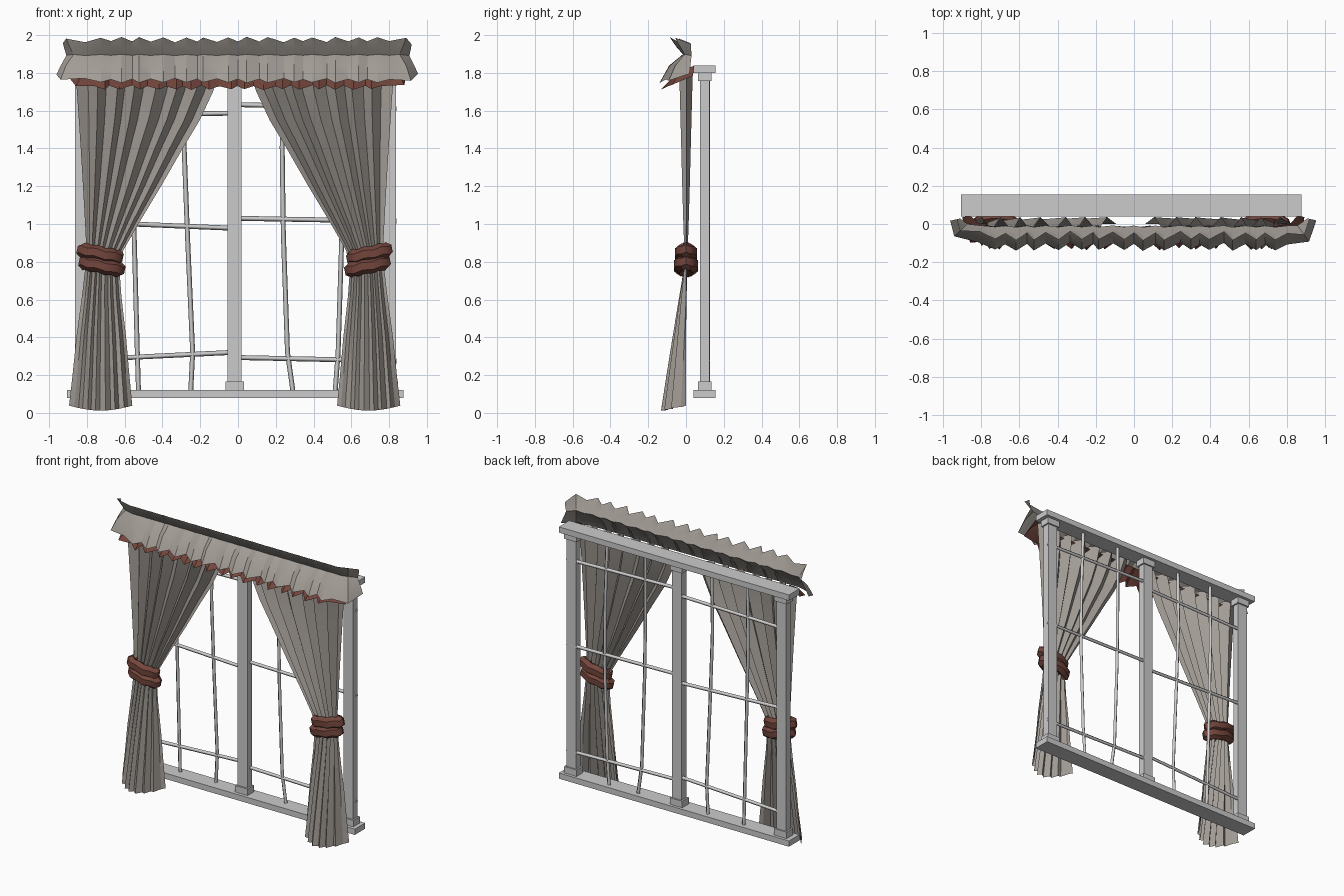
import bpy, math, random
from mathutils import Matrix

if "Cube" in bpy.data.objects:
    bpy.data.objects.remove(bpy.data.objects["Cube"])
random.seed(4)
AXIS = -0.0175  # mirror line of window and curtains


def material(name, rgb):
    m = bpy.data.materials.new(name)
    m.diffuse_color = (*rgb, 1)
    m.use_nodes = True
    m.node_tree.nodes["Principled BSDF"].inputs["Base Color"].default_value = m.diffuse_color
    return m


CLOTH = material("taupe_cloth", (0.36, 0.33, 0.30))
BROWN = material("brown_trim", (0.17, 0.06, 0.045))


def smooth(ob, deg=25):
    bpy.ops.object.select_all(action='DESELECT')
    ob.select_set(True)
    bpy.context.view_layer.objects.active = ob
    bpy.ops.object.shade_smooth_by_angle(angle=math.radians(deg))


def add_mesh(name, verts, faces, mat=None):
    me = bpy.data.meshes.new(name)
    me.from_pydata(verts, [], faces)
    ob = bpy.data.objects.new(name, me)
    bpy.context.collection.objects.link(ob)
    if mat:
        me.materials.append(mat)
    return ob


def sheet(name, rows, mat):
    n = len(rows[0])
    faces = [(r*n+c, (r+1)*n+c, (r+1)*n+c+1, r*n+c+1)
             for r in range(len(rows)-1) for c in range(n-1)]
    ob = add_mesh(name, [p for row in rows for p in row], faces, mat)
    smooth(ob)
    return ob


def box(name, x0, x1, y0, y1, z0, z1):
    v = [(x, y, z) for x in (x0, x1) for y in (y0, y1) for z in (z0, z1)]
    f = [(0, 1, 3, 2), (4, 6, 7, 5), (0, 4, 5, 1), (2, 3, 7, 6), (0, 2, 6, 4), (1, 5, 7, 3)]
    return add_mesh(name, v, f)


def bar(name, pts):
    cu = bpy.data.curves.new(name, 'CURVE')
    cu.dimensions = '3D'
    cu.bevel_depth = 0.013
    cu.bevel_resolution = 0
    cu.use_fill_caps = True
    sp = cu.splines.new('POLY')
    sp.points.add(len(pts)-1)
    for p, (x, z) in zip(sp.points, pts):
        p.co = (x, 0.114, z, 1)
    ob = bpy.data.objects.new(name, cu)
    bpy.context.collection.objects.link(ob)


# Window frame: rails, posts and post blocks
box("window_sill", -0.905, 0.875, 0.04, 0.155, 0.08, 0.12)
box("top_rail", -0.905, 0.875, 0.04, 0.155, 1.80, 1.84)
for side, x in (("left", -0.825), ("centre", AXIS), ("right", 0.80)):
    box(side + "_post", x-0.037, x+0.037, 0.075, 0.125, 0.12, 1.80)
    box(side + "_post_base", x-0.048, x+0.048, 0.063, 0.135, 0.12, 0.165)
    box(side + "_post_cap", x-0.048, x+0.048, 0.063, 0.135, 1.757, 1.80)

# Crooked glazing bars
for i, (a, b) in enumerate([(0.28, 0.32), (1.012, 0.978), (1.57, 1.587)]):
    bar(f"left_cross_bar_{i}", [(-0.85, a), (-0.035, b)])
for i, (a, b) in enumerate([(0.293, 0.275), (1.03, 1.015), (1.632, 1.61)]):
    bar(f"right_cross_bar_{i}", [(0.0, a), (0.84, b)])
for i, xs in enumerate([(-0.527, -0.533, -0.55, -0.56, -0.555),
                        (-0.25, -0.24, -0.268, -0.285, -0.28),
                        (0.29, 0.262, 0.24, 0.234, 0.235),
                        (0.515, 0.53, 0.55, 0.545, 0.53)]):
    bar(f"upright_bar_{i}", list(zip(xs, (0.12, 0.32, 0.95, 1.4, 1.80))))

# Curtains: z, inner and outer distance from the mirror line, fold depth
PROFILE = [(1.82, 0.075, 0.845, 0.036), (1.70, 0.115, 0.835, 0.033),
           (1.55, 0.185, 0.825, 0.029), (1.40, 0.275, 0.815, 0.025),
           (1.20, 0.39, 0.803, 0.020), (1.00, 0.51, 0.792, 0.014),
           (0.86, 0.59, 0.785, 0.009), (0.76, 0.61, 0.792, 0.009),
           (0.62, 0.60, 0.808, 0.010), (0.40, 0.575, 0.838, 0.012),
           (0.20, 0.558, 0.858, 0.013), (0.025, 0.542, 0.877, 0.014)]
COLS = 14
jit = [random.uniform(-0.25, 0.25) if 0 < c < COLS else 0 for c in range(COLS+1)]
for side, s in (("left", -1), ("right", 1)):
    rows = []
    for z, inner, outer, depth in PROFILE:
        flare = max(0, (0.78-z)/0.78)
        row = []
        for c in range(COLS+1):
            u = (c+jit[c])/COLS
            arch = math.sin(math.pi*u)
            y = depth*(1 if c % 2 else -1) - 0.125*flare*abs(arch)**0.8
            if c in (0, COLS):
                y = 0
            zz = z + flare**4*(0.015-0.03*arch)
            row.append((AXIS + s*(inner+(outer-inner)*u), y, zz))
        rows.append(row[::-1] if s < 0 else row)
    sheet(side + "_curtain", rows, CLOTH)

# Tie bands: two stacked squashed rings around each curtain
for side, s in (("left", -1), ("right", 1)):
    for part, w, z, ry in (("upper", 0.713, 0.842, 0.030), ("lower", 0.703, 0.778, 0.036)):
        verts, faces, N, M = [], [], 14, 6
        for i in range(N):
            a = 2*math.pi*i/N
            for j in range(M):
                b = 2*math.pi*(j+0.5)/M
                k = 0.034*math.cos(b)
                verts.append(((0.094+k)*math.cos(a), (ry+k)*math.sin(a),
                              0.040*math.sin(b) + 0.004*(-1)**i))
                faces.append((i*M+j, (i+1) % N*M+j, (i+1) % N*M+(j+1) % M, i*M+(j+1) % M))
        ob = add_mesh(f"{side}_tie_{part}", verts, faces, BROWN)
        ob.data.transform(Matrix.Rotation(-s*math.radians(12), 4, 'Y'))
        ob.location = (AXIS + s*w, 0, z)
        smooth(ob, 40)


# Ruffles: pleated strips whose ends wrap back towards the wall
def ruffle(name, half, back, lift, table, pleats, mat):
    n = pleats*2
    shift = [random.uniform(-0.3, 0.3) if 0 < i < n else 0 for i in range(n+1)]
    wob = [random.uniform(0.7, 1.3) for _ in range(n+1)]
    rows = []
    for off, amp, z, zamp, wrap in table:
        row = []
        for i in range(n+1):
            u = 2*(i+shift[i])/n - 1
            e = max(0, (abs(u)-0.88)/0.12)
            a = math.copysign(e*1.35, u)
            k = (1 if i % 2 else -1)*wob[i]
            d = off*(1-0.4*e) + amp*k
            row.append((half*u + math.sin(a)*d,
                        -0.012 + back*e*e - math.cos(a)*d,
                        z + zamp*k + lift*wrap*e))
        rows.append(row)
    return sheet(name, rows, mat)


ruffle("valance", 0.912, 0.04, 0.025,
       [(0.052, 0.020, 1.977, 0.012, -0.4), (0.028, 0.010, 1.935, 0.003, 0),
        (0.0, 0.004, 1.895, 0.003, 0), (0.065, 0.011, 1.835, 0.003, 0),
        (0.108, 0.018, 1.758, -0.010, 1)], 16, CLOTH)
ruffle("brown_under_ruffle", 0.86, 0.055, 0.05,
       [(0.0, 0.004, 1.80, 0.003, 0.8), (0.05, 0.012, 1.765, 0.004, 1),
        (0.098, 0.022, 1.722, -0.010, 1)], 18, BROWN)
